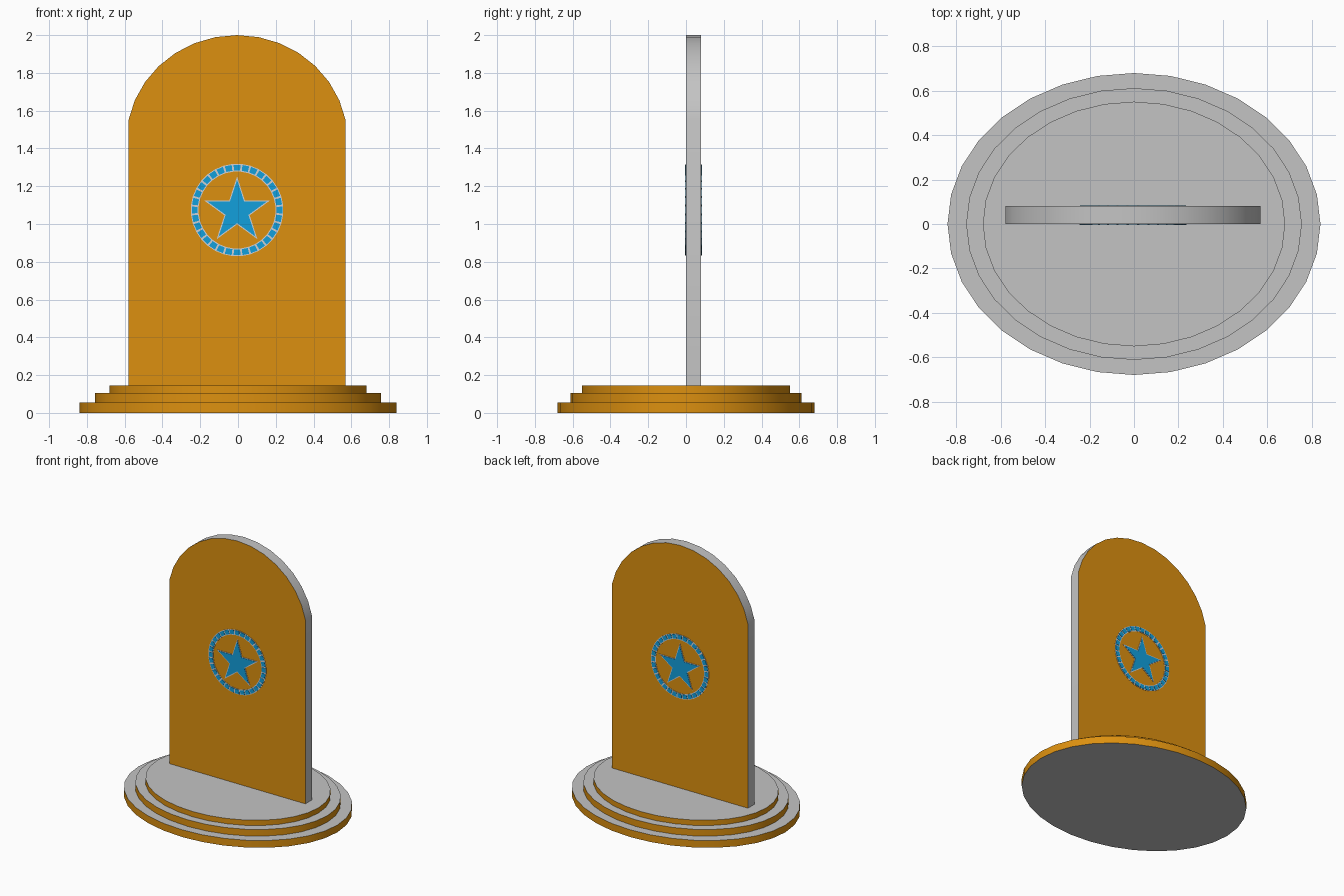
import bpy, bmesh
from math import sin, cos, pi, radians

if "Cube" in bpy.data.objects:
    bpy.data.objects.remove(bpy.data.objects["Cube"])

def material(name, rgb):
    m = bpy.data.materials.new(name)
    m.diffuse_color = (*rgb, 1)
    m.use_nodes = True
    m.node_tree.nodes["Principled BSDF"].inputs["Base Color"].default_value = m.diffuse_color
    return m

ORANGE = material("orange", (0.72, 0.28, 0.005))
GREY = material("grey", (0.55, 0.55, 0.55))
BLUE = material("blue", (0.006, 0.35, 0.72))
PALE = material("pale_grey", (0.62, 0.64, 0.66))

def prisms(name, polygons, offset, mats, rule=None, smooth=False):
    """Extrude each 3D polygon by offset; rule(normal) picks the material slot."""
    bm = bmesh.new()
    for pts in polygons:
        face = bm.faces.new([bm.verts.new(p) for p in pts])
        top = bmesh.ops.extrude_face_region(bm, geom=[face], use_keep_orig=True)
        bmesh.ops.translate(bm, vec=offset,
                            verts=[g for g in top["geom"] if isinstance(g, bmesh.types.BMVert)])
    bmesh.ops.recalc_face_normals(bm, faces=bm.faces)
    bm.normal_update()
    if rule:
        for f in bm.faces:
            f.material_index = rule(f.normal)
    me = bpy.data.meshes.new(name)
    bm.to_mesh(me)
    bm.free()
    for m in mats:
        me.materials.append(m)
    ob = bpy.data.objects.new(name, me)
    bpy.context.collection.objects.link(ob)
    if smooth:
        bpy.ops.object.select_all(action='DESELECT')
        ob.select_set(True)
        bpy.context.view_layer.objects.active = ob
        bpy.ops.object.shade_smooth_by_angle(angle=radians(30))
    return ob

# Stepped oval base: orange rims, grey treads
N = 32
for i, (rx, ry, z0, z1) in enumerate([(0.84, 0.68, 0, 0.055),
                                      (0.756, 0.612, 0.055, 0.105),
                                      (0.681, 0.551, 0.105, 0.145)]):
    oval = [(rx * cos(2 * pi * k / N), ry * sin(2 * pi * k / N), z0) for k in range(N)]
    prisms(f"base_step_{i + 1}", [oval], (0, 0, z1 - z0), [ORANGE, GREY],
           lambda n: int(abs(n.z) > 0.5), smooth=True)

# Upright slab with an arched top: orange faces, grey edge
CX, DEPTH = -0.005, 0.08
arch = [(CX + 0.586 * sin(a), 0, 1.441 + 0.559 * cos(a))
        for a in (2 * pi * k / N for k in range(-7, 8))]
outline = [(arch[0][0], 0, 0.145)] + arch + [(arch[-1][0], 0, 0.145)]
prisms("arched_slab", [outline], (0, DEPTH, 0), [ORANGE, GREY],
       lambda n: int(abs(n.y) < 0.5), smooth=True)

# Star and dashed ring emblem on both faces of the slab
CZ = 1.074

def polar(r, a, y, cz=CZ):
    return (CX + r * sin(a), y, cz + r * cos(a))

def star(r, y):
    return [polar(r if k % 2 == 0 else r * 0.382, k * pi / 5, y, 1.068) for k in range(10)]

def ring(r0, r1, y, fill):
    """Ring pieces, each covering the given fraction of its step."""
    step = 2 * pi / N
    return [[polar(r0, (k - fill / 2) * step, y), polar(r1, (k - fill / 2) * step, y),
             polar(r1, (k + fill / 2) * step, y), polar(r0, (k + fill / 2) * step, y)]
            for k in range(N)]

for side, y, d in (("front", 0, -1), ("back", DEPTH, 1)):
    low, high = (0, 0.002 * d, 0), (0, 0.004 * d, 0)
    prisms(f"{side}_star_border", [star(0.184, y)], low, [PALE])
    prisms(f"{side}_star", [star(0.166, y)], high, [BLUE])
    prisms(f"{side}_ring_border", ring(0.204, 0.245, y, 1.0), low, [PALE])
    prisms(f"{side}_ring_dashes", ring(0.209, 0.240, y, 0.78), high, [BLUE])
